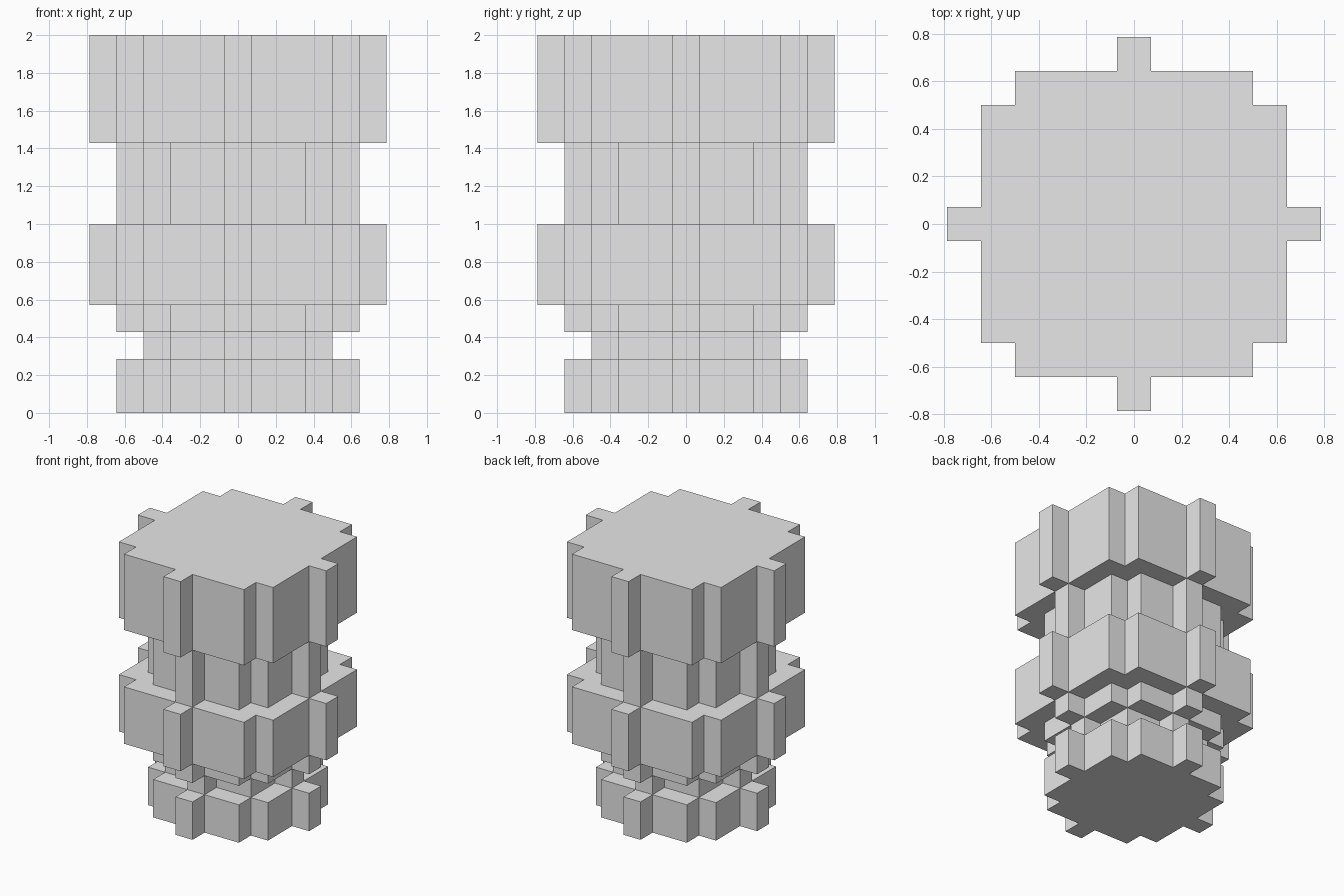
import bpy
import bmesh
from mathutils import Vector

default = bpy.data.objects.get("Cube")
if default:
    bpy.data.objects.remove(default, do_unlink=True)

UNIT = 1 / 7  # edge of one block

grey = bpy.data.materials.new("light_grey")
grey.use_nodes = True
grey.diffuse_color = (0.8, 0.8, 0.8, 1)
grey.node_tree.nodes["Principled BSDF"].inputs["Base Color"].default_value = (0.8, 0.8, 0.8, 1)


def block_circle(radius):
    """Outline of a circle made of square blocks: one quarter, turned four times."""
    quarter = [(radius + 0.5, 0.5)]
    rows = [int((radius ** 2 - row ** 2) ** 0.5) for row in range(radius + 1)]
    for row in range(radius):
        if rows[row + 1] != rows[row]:
            top = row + 0.5
            if row:
                quarter.append((rows[row] + 0.5, top))
            quarter.append((rows[row + 1] + 0.5, top))
    quarter.append((0.5, radius + 0.5))
    outline = []
    for _ in range(4):
        outline += quarter
        quarter = [(-y, x) for x, y in quarter]
    return outline


def add_tier(name, radius, bottom, height):
    """Extrude a block circle into a flat-faced tier."""
    bm = bmesh.new()
    verts = [bm.verts.new((x * UNIT, y * UNIT, bottom * UNIT)) for x, y in block_circle(radius)]
    base = bm.faces.new(verts)
    top = bmesh.ops.extrude_face_region(bm, geom=[base], use_keep_orig=True)["geom"]
    bmesh.ops.translate(bm, vec=Vector((0, 0, height * UNIT)),
                        verts=[v for v in top if isinstance(v, bmesh.types.BMVert)])
    bmesh.ops.recalc_face_normals(bm, faces=bm.faces)
    mesh = bpy.data.meshes.new(name)
    bm.to_mesh(mesh)
    bm.free()
    mesh.materials.append(grey)
    bpy.context.collection.objects.link(bpy.data.objects.new(name, mesh))


# Tiers from the ground up: name, radius and height in blocks
tiers = [
    ("foot", 4, 2),
    ("narrow_neck", 3, 1),
    ("lower_collar", 4, 1),
    ("middle_drum", 5, 3),
    ("waist", 4, 3),
    ("top_drum", 5, 4),
]
level = 0
for name, radius, height in tiers:
    add_tier(name, radius, level, height)
    level += height
